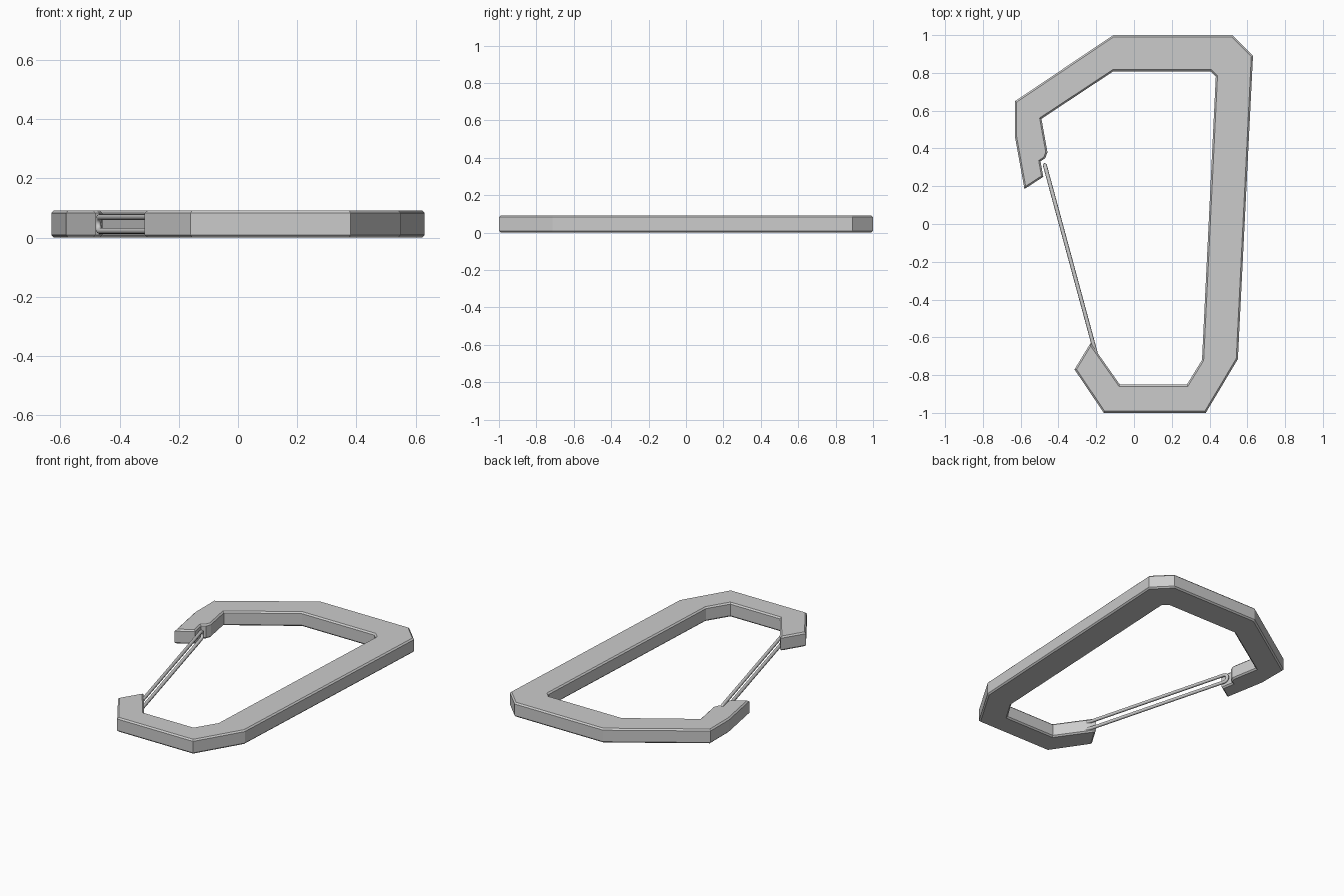
import bpy, bmesh, math
from mathutils import Vector

if "Cube" in bpy.data.objects:
    bpy.data.objects.remove(bpy.data.objects["Cube"])

THICK = 0.092
MID = THICK / 2

# Frame: open hook-shaped outline, extruded, with chamfered rims
outline = [(-0.11, 1.0), (0.52, 1.0), (0.63, 0.89), (0.55, -0.715), (0.38, -1.0),
           (-0.16, -1.0), (-0.315, -0.77), (-0.23, -0.63), (-0.075, -0.85),
           (0.28, -0.85), (0.36, -0.72), (0.433, 0.78), (0.405, 0.808),
           (-0.11, 0.808), (-0.49, 0.557), (-0.458, 0.38), (-0.47, 0.348),
           (-0.495, 0.332), (-0.48, 0.25), (-0.58, 0.185), (-0.63, 0.46), (-0.63, 0.65)]
bm = bmesh.new()
base = bm.faces.new([bm.verts.new((x, y, 0)) for x, y in outline])
ext = bmesh.ops.extrude_face_region(bm, geom=[base])
for v in ext["geom"]:
    if isinstance(v, bmesh.types.BMVert):
        v.co.z = THICK
bmesh.ops.recalc_face_normals(bm, faces=bm.faces)
rims = [e for e in bm.edges if abs(e.verts[0].co.z - e.verts[1].co.z) < 1e-5]
bmesh.ops.bevel(bm, geom=rims, offset=0.009, offset_type='OFFSET', segments=1,
                profile=0.5, affect='EDGES')
mesh = bpy.data.meshes.new("frame")
bm.to_mesh(mesh)
bm.free()
bpy.context.collection.objects.link(bpy.data.objects.new("frame", mesh))

# Wire gate: two parallel rods joined by a round loop at the nose
low, tip = Vector((-0.19, -0.73, MID)), Vector((-0.472, 0.312, MID))
along = (tip - low).normalized()
gap = 0.024
centre = tip - along * gap
path = [low + Vector((0, 0, gap))]
for i in range(9):
    a = math.pi * i / 8
    path.append(centre + along * gap * math.sin(a) + Vector((0, 0, gap * math.cos(a))))
path.append(low - Vector((0, 0, gap)))

curve = bpy.data.curves.new("wire_gate", 'CURVE')
curve.dimensions = '3D'
curve.bevel_depth = 0.0105
curve.bevel_resolution = 2
curve.use_fill_caps = True
spline = curve.splines.new('POLY')
spline.points.add(len(path) - 1)
for p, co in zip(spline.points, path):
    p.co = (*co, 1)
gate = bpy.data.objects.new("wire_gate", curve)
bpy.context.collection.objects.link(gate)
bpy.context.view_layer.objects.active = gate
gate.select_set(True)
bpy.ops.object.convert(target='MESH')
bpy.ops.object.shade_smooth_by_angle(angle=math.radians(50))
